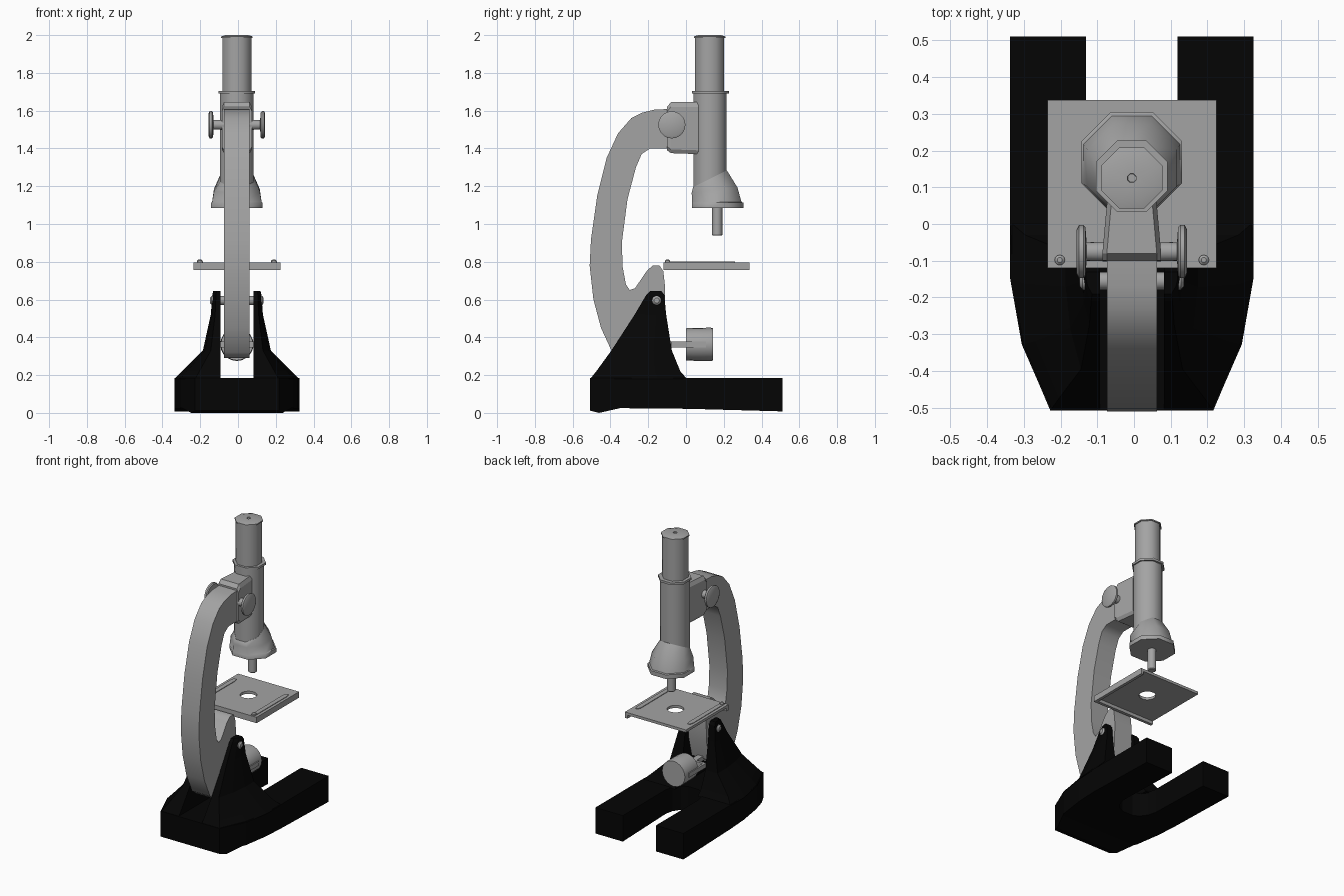
import bpy, bmesh
from math import pi, cos, sin
from mathutils import Matrix

cube = bpy.data.objects.get("Cube")
if cube:
    bpy.data.objects.remove(cube, do_unlink=True)

CX = -0.006  # centre plane of the instrument


def material(name, value, rough):
    m = bpy.data.materials.new(name)
    m.use_nodes = True
    color = (value, value, value, 1)
    m.diffuse_color = color
    node = m.node_tree.nodes["Principled BSDF"]
    node.inputs["Base Color"].default_value = color
    node.inputs["Roughness"].default_value = rough
    return m


GREY = material("metal grey", 0.37, 0.5)
BLACK = material("base black", 0.0015, 0.6)


def finish(name, bm, mat, smooth=None):
    bmesh.ops.recalc_face_normals(bm, faces=bm.faces)
    me = bpy.data.meshes.new(name)
    bm.to_mesh(me)
    bm.free()
    me.materials.append(mat)
    ob = bpy.data.objects.new(name, me)
    bpy.context.collection.objects.link(ob)
    if smooth:
        bpy.ops.object.select_all(action='DESELECT')
        ob.select_set(True)
        bpy.context.view_layer.objects.active = ob
        bpy.ops.object.shade_smooth_by_angle(angle=smooth * pi / 180)
    return ob


def skin(rings):
    """Skin a list of equal-length rings and cap both ends."""
    bm = bmesh.new()
    loops = [[bm.verts.new(p) for p in ring] for ring in rings]
    n = len(loops[0])
    for a, b in zip(loops, loops[1:]):
        for i in range(n):
            j = (i + 1) % n
            bm.faces.new((a[i], a[j], b[j], b[i]))
    bm.faces.new(loops[0][::-1])
    bm.faces.new(loops[-1])
    return bm


def loft(name, rings, mat, smooth=None):
    return finish(name, skin(rings), mat, smooth)


def lathe(name, sections):
    """Octagonal turning; sections are (z, radius to the flats, centre y, rise towards +y)."""
    rings = []
    for z, r, cy, rise in sections:
        k = r / cos(pi / 8)
        angles = [(i + 0.5) * pi / 4 for i in range(8)]
        rings.append([(CX + k * cos(a), cy + k * sin(a), z + rise * sin(a)) for a in angles])
    return loft(name, rings, GREY, 50)


def rod(name, axis, center, stations, sides=20):
    """Round part along an axis; stations are (offset, radius)."""
    turn = {'x': Matrix.Rotation(pi / 2, 3, 'Y'),
            'y': Matrix.Rotation(-pi / 2, 3, 'X'),
            'z': Matrix.Identity(3)}[axis]
    rings = []
    for t, r in stations:
        ring = [turn @ Matrix.Rotation(2 * pi * i / sides, 3, 'Z').col[0] * r for i in range(sides)]
        off = turn.col[2] * t
        rings.append([tuple(p[k] + off[k] + center[k] for k in range(3)) for p in ring])
    return loft(name, rings, GREY, 35)


def slab(name, profile, x0, x1, smooth=None):
    """Extrude a y-z profile across x."""
    return loft(name, [[(x, y, z) for y, z in profile] for x in (x0, x1)], GREY, smooth)


def box(name, x0, x1, y0, y1, z0, z1):
    return slab(name, [(y0, z0), (y1, z0), (y1, z1), (y0, z1)], x0, x1)


# Horseshoe base with a rounded notch, its underside arched along its length
outer = [(0.222, -0.507), (0.297, -0.33), (0.323, -0.15), (0.331, 0), (0.331, 0.51)]
inner = [(0.125, 0.51), (0.125, 0.05), (0.112, -0.005), (0.08, -0.05), (0.04, -0.07)]
half = outer + inner
outline = [(CX + x, y) for x, y in half + [(-x, y) for x, y in half[::-1]]]
arch = [(-0.507, 0.012), (-0.46, 0.0), (-0.35, 0.025), (0.0, 0.022), (0.51, 0.008)]


def underside(y):
    for (ya, za), (yb, zb) in zip(arch, arch[1:]):
        if y <= yb:
            return za + (zb - za) * (y - ya) / (yb - ya)
    return arch[-1][1]


bm = skin([[(x, y, z) for x, y in outline] for z in (0, 0.185)])
for y in (-0.46, -0.35, -0.1, 0.02):
    bmesh.ops.bisect_plane(bm, geom=bm.verts[:] + bm.edges[:] + bm.faces[:],
                           plane_co=(0, y, 0), plane_no=(0, 1, 0))
for v in bm.verts:
    if v.co.z < 0.1:
        v.co.z = underside(v.co.y)
finish("horseshoe_base", bm, BLACK)

# Tapered uprights that carry the pivot
levels = [(0.18, -0.507, 0.005, 0.331), (0.22, -0.475, -0.03, 0.29),
          (0.33, -0.395, -0.075, 0.18), (0.52, -0.272, -0.105, 0.138),
          (0.625, -0.21, -0.115, 0.13), (0.645, -0.19, -0.13, 0.125)]
for side, label in ((1, "left"), (-1, "right")):
    rings = []
    for z, y0, y1, xo in levels:
        xi, d = 0.087, y1 - y0
        w = xo - xi
        rings.append([(CX + side * x, y, z) for x, y in (
            (xi, y0), (xi + w * 0.55, y0), (xi + w * 0.87, y0 + d * 0.35),
            (xo, y0 + d * 0.7), (xo, y1), (xi, y1))])
    loft(label + "_upright", rings, BLACK)

# Curved arm with its pivot foot
arm_back = [(-0.07, 1.61), (-0.17, 1.605), (-0.23, 1.59), (-0.29, 1.56), (-0.36, 1.48),
            (-0.42, 1.35), (-0.47, 1.15), (-0.503, 0.92), (-0.51, 0.78),
            (-0.49, 0.6), (-0.45, 0.45), (-0.39, 0.32), (-0.35, 0.29)]
arm_foot = [(-0.25, 0.29), (-0.15, 0.36), (-0.115, 0.5), (-0.11, 0.66), (-0.12, 0.75),
            (-0.14, 0.78), (-0.175, 0.78), (-0.205, 0.755), (-0.27, 0.66), (-0.298, 0.65)]
arm_inner = [(-0.318, 0.68), (-0.335, 0.77), (-0.34, 0.9), (-0.31, 1.13),
             (-0.265, 1.30), (-0.235, 1.37), (-0.19, 1.40), (-0.07, 1.40)]
slab("arm", arm_back + arm_foot + arm_inner, CX - 0.068, CX + 0.068, 40)

# Focus housing between arm and tube, tapering towards the tube
rings = []
for y, w, low, high in ((-0.10, 0.08, 1.39, 1.62), (-0.08, 0.08, 1.375, 1.645), (0.065, 0.067, 1.37, 1.645)):
    right = [(w - 0.012, low), (w, low + 0.02), (w, high - 0.025), (w - 0.012, high)]
    section = right + [(-x, z) for x, z in right[::-1]]
    rings.append([(CX + x, y, z) for x, z in section])
loft("focus_housing", rings, GREY)

# Focus knobs
for side, label in ((1, "left"), (-1, "right")):
    rod(label + "_focus_knob", 'x', (CX, -0.075, 1.525),
        [(side * t, r) for t, r in ((0.06, 0.027), (0.123, 0.025), (0.126, 0.066),
                                    (0.132, 0.072), (0.144, 0.072), (0.15, 0.06))])

# Optical tube, flared nose with a slanted shoulder, and eyepiece
lathe("body_tube", [(1.15, 0.088, 0.127, 0), (1.69, 0.088, 0.127, 0)])
lathe("tube_collar", [(1.69, 0.097, 0.13, 0), (1.705, 0.097, 0.13, 0)])
lathe("flared_nose", [(1.085, 0.137, 0.168, 0), (1.113, 0.137, 0.168, 0), (1.116, 0.131, 0.163, 0),
                      (1.18, 0.121, 0.151, 0.015), (1.24, 0.089, 0.127, 0.048)])
lathe("eyepiece", [(1.70, 0.077, 0.125, 0), (1.985, 0.077, 0.125, 0)])
lathe("eyepiece_rim", [(1.985, 0.083, 0.125, 0), (1.993, 0.083, 0.125, 0),
                       (2.0, 0.06, 0.125, 0), (2.0, 0.012, 0.125, 0), (1.995, 0.011, 0.125, 0)])
rod("objective", 'z', (CX, 0.165, 0), [(0.938, 0.022), (0.943, 0.027), (1.09, 0.027)], 16)

# Thin stage plate with a round light hole, and the lips folded down at its edges
stage = box("stage", CX - 0.23, CX + 0.23, -0.12, 0.337, 0.779, 0.797)
cutter = rod("stage_hole_cutter", 'z', (CX, 0.122, 0), [(0.7, 0.052), (0.85, 0.052)], 24)
cutter.hide_render = True
cutter.hide_viewport = True
hole = stage.modifiers.new("light_hole", 'BOOLEAN')
hole.operation = 'DIFFERENCE'
hole.solver = 'EXACT'
hole.object = cutter
box("stage_side_lip", CX + 0.21, CX + 0.23, -0.12, 0.337, 0.757, 0.78)
box("stage_front_lip", CX - 0.23, CX + 0.21, -0.12, -0.1, 0.757, 0.78)

# Slide clips and their screws
for side, label in ((1, "left"), (-1, "right")):
    x = CX + side * 0.196
    clip = [(x - 0.014, -0.11), (x + 0.014, -0.11), (x + 0.016, 0.235), (x + 0.008, 0.26),
            (x - 0.008, 0.26), (x - 0.016, 0.235)]
    loft(label + "_slide_clip", [[(px, py, z) for px, py in clip] for z in (0.795, 0.801)], GREY)
    rod(label + "_clip_screw", 'z', (x, -0.098, 0),
        [(0.795, 0.014), (0.806, 0.014), (0.812, 0.007)], 12)

# Pivot bolt through both uprights
rod("pivot_bolt", 'x', (CX, -0.155, 0.595),
    [(-0.142, 0.014), (-0.134, 0.024), (0.134, 0.024), (0.142, 0.014)], 16)

# Mirror drum and its fork
rod("mirror_drum", 'y', (CX, 0, 0.363), [(0.0, 0.085), (0.04, 0.087), (0.13, 0.088), (0.143, 0.086)])
for side, label in ((1, "left"), (-1, "right")):
    a, b = sorted((CX + side * 0.078, CX + side * 0.092))
    box(label + "_fork_arm", a, b, -0.075, 0.105, 0.347, 0.377)
box("fork_bridge", CX - 0.09, CX + 0.09, -0.078, -0.06, 0.347, 0.377)
box("fork_stem", CX - 0.02, CX + 0.02, -0.17, -0.065, 0.347, 0.377)
